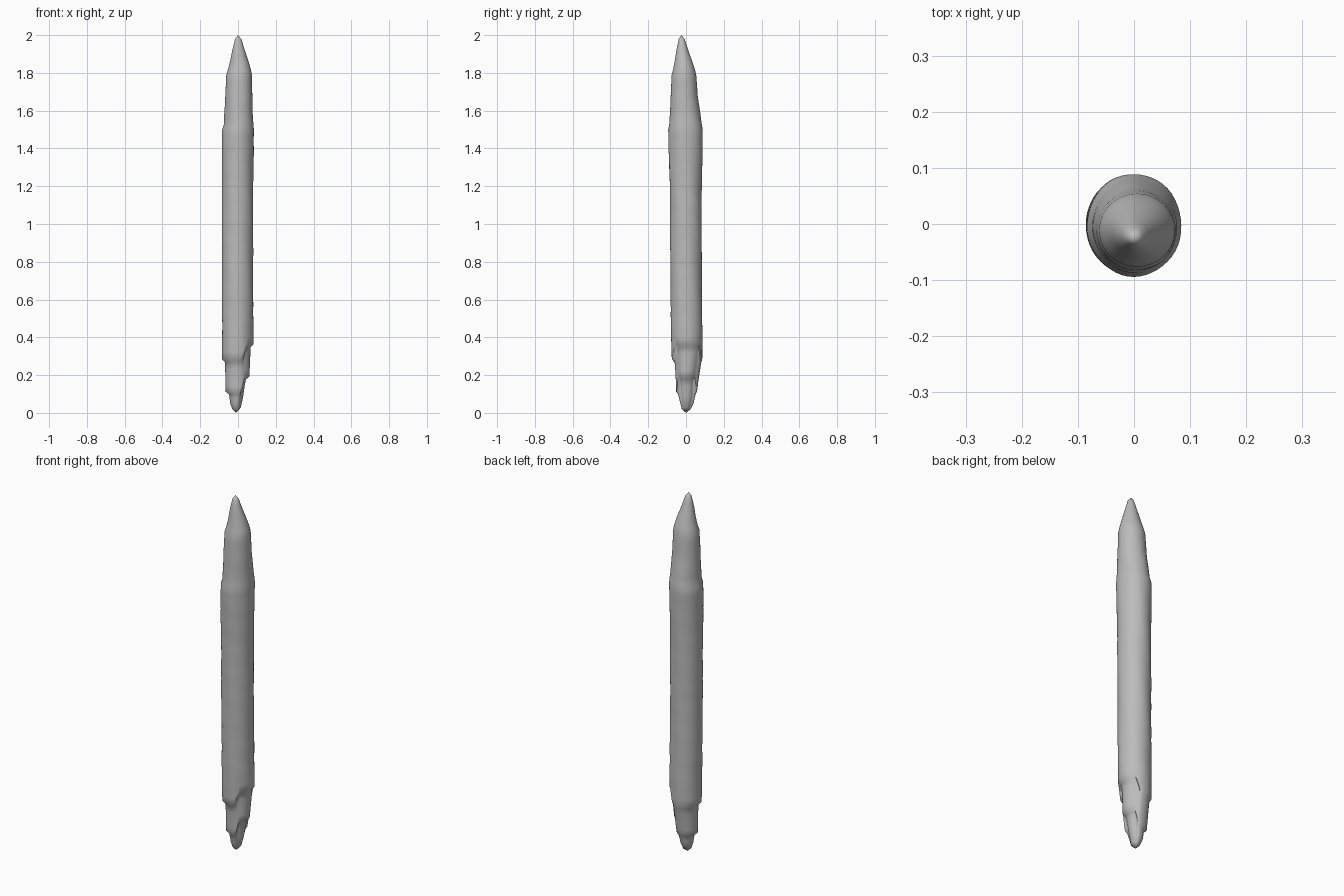
import bpy, bmesh, math
from mathutils import Vector

cube = bpy.data.objects.get("Cube")
if cube:
    bpy.data.objects.remove(cube, do_unlink=True)

SIDES = 48

# One flat colour
grey = bpy.data.materials.new("plain_grey")
grey.use_nodes = True
colour = (0.5, 0.5, 0.5, 1)
grey.diffuse_color = colour
grey.node_tree.nodes["Principled BSDF"].inputs["Base Color"].default_value = colour

# Outline in thousandths: height, then reach to -x, +x, -y, +y
outline = [
    (20, -30, 15, -22, 25),
    (50, -41, 28, -30, 40),
    (98, -47, 42, -42, 50),
    (112, -65, 60, -52, 58),
    (200, -67, 64, -55, 70),
    (268, -69, 67, -60, 81),
    (284, -84, 82, -75, 86),
    (400, -84, 81, -79, 87),
    (800, -85, 80, -83, 83),
    (1200, -85, 80, -86, 83),
    (1400, -85, 83, -92, 88),
    (1500, -84, 84, -94, 89),
    (1525, -75, 82, -88, 85),
    (1620, -70, 77, -84, 70),
    (1680, -67, 76, -81, 62),
    (1790, -62, 73, -76, 54),
    (1815, -54, 69, -69, 48),
    (1860, -42, 56, -60, 33),
    (1920, -30, 36, -51, 12),
    (1980, -15, 17, -38, -8),
]


def smooth(low, high, value):
    t = max(0, min(1, (value - low) / (high - low)))
    return t * t * (3 - 2 * t)


def fill_in(rows, gap=40):
    """Add evenly spaced rows between distant outline rows."""
    result = [rows[0]]
    for a, b in zip(rows, rows[1:]):
        count = max(1, math.ceil((b[0] - a[0]) / gap))
        for i in range(1, count + 1):
            result.append([p + (q - p) * i / count for p, q in zip(a, b)])
    return result


def ring_point(row, angle):
    z, left, right, front, back = [v / 1000 for v in row]
    c, s = math.cos(angle), math.sin(angle)
    # The stepped shoulders sit higher on the +x side
    lift = 0.08 * smooth(0, 0.1, z) * (1 - smooth(0.3, 0.6, z))
    z += lift * smooth(0.3, 0.65, c)
    # Slight unevenness of the shaft
    ripple = 0.0012 * math.sin(z * 31 + angle * 3) * math.sin(z * 17 - angle * 2)
    ripple *= smooth(0.3, 0.5, z) * (1 - smooth(1.6, 1.8, z))
    x = (left + right) / 2 + ((right - left) / 2 + ripple) * c
    y = (front + back) / 2 + ((back - front) / 2 + ripple) * s
    return Vector((x, y, z))


# Loft the stepped shaft and its pointed ends
bm = bmesh.new()
rings = [[bm.verts.new(ring_point(row, math.tau * i / SIDES)) for i in range(SIDES)]
         for row in fill_in(outline)]
for low, high in zip(rings, rings[1:]):
    for i in range(SIDES):
        j = (i + 1) % SIDES
        bm.faces.new((low[i], low[j], high[j], high[i]))

# Close the blunt foot and the tip
foot = bm.verts.new((-0.01, 0, 0))
tip = bm.verts.new((0, -0.024, 2))
for i in range(SIDES):
    j = (i + 1) % SIDES
    bm.faces.new((rings[0][j], rings[0][i], foot))
    bm.faces.new((rings[-1][i], rings[-1][j], tip))
bmesh.ops.recalc_face_normals(bm, faces=bm.faces[:])

mesh = bpy.data.meshes.new("stepped_shaft")
bm.to_mesh(mesh)
bm.free()
mesh.materials.append(grey)
shaft = bpy.data.objects.new("stepped_shaft", mesh)
bpy.context.collection.objects.link(shaft)
bpy.ops.object.select_all(action="DESELECT")
shaft.select_set(True)
bpy.context.view_layer.objects.active = shaft
bpy.ops.object.shade_smooth_by_angle(angle=math.radians(60))
